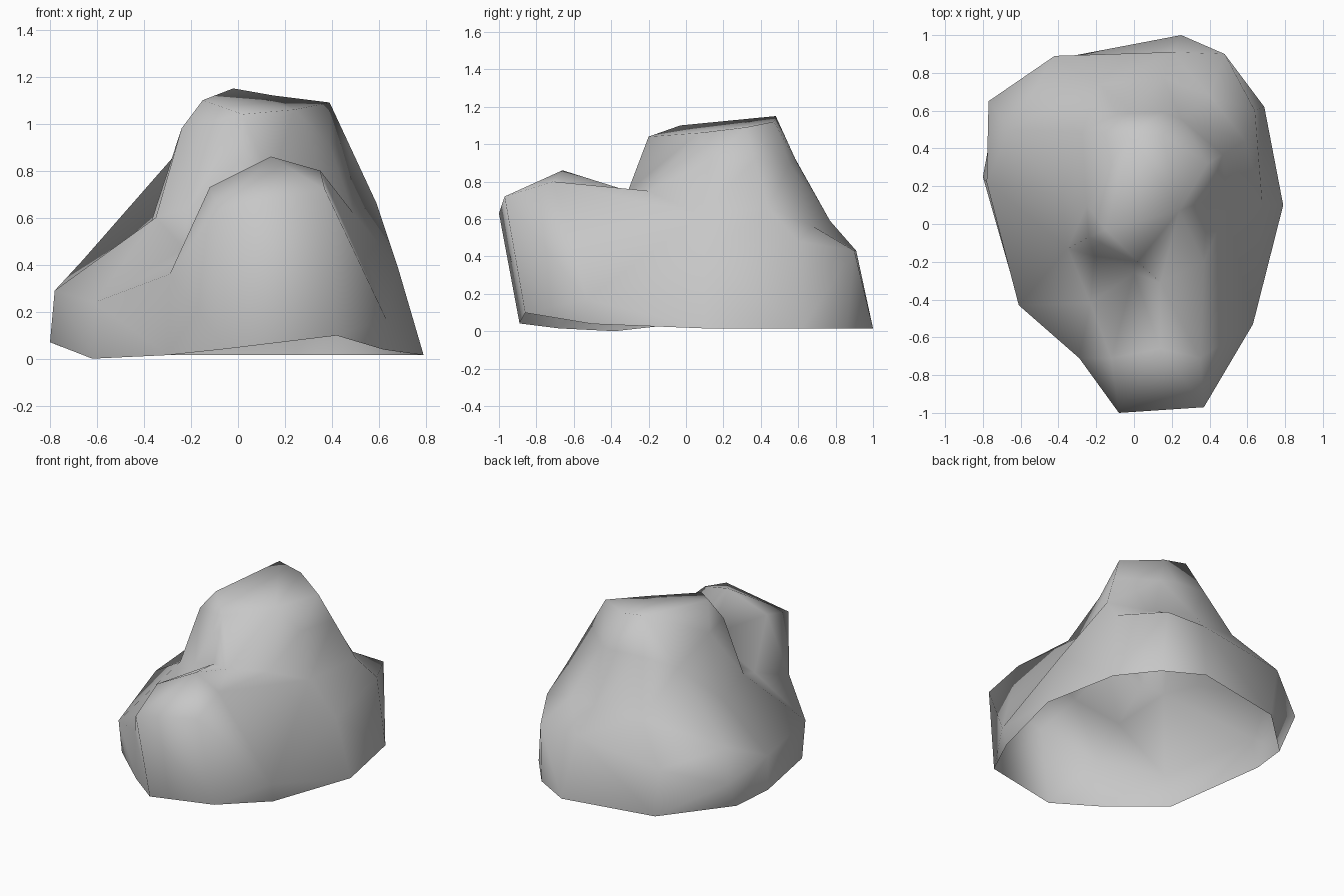
import bpy
import bmesh
from mathutils import Vector

cube = bpy.data.objects.get("Cube")
if cube:
    bpy.data.objects.remove(cube, do_unlink=True)

COLUMNS = 12

# Footprint outline, counter-clockwise from the front, lifted at the front right
footprint = [(-0.05, -0.89), (0.42, -0.86), (0.62, -0.5), (0.79, 0.1),
             (0.69, 0.62), (0.5, 0.86), (0.25, 1), (-0.38, 0.88),
             (-0.75, 0.52), (-0.8, 0.25), (-0.62, -0.38), (-0.3, -0.68)]
base = [Vector((x, y, 0.015 + 0.27 * max(0, -y - 0.4) * max(0, x + 0.25)))
        for x, y in footprint]
base[8].z = 0.05
base[9].z = 0.07
base[10].z = 0

# Widest contour of the boulder
belly = [Vector(p) for p in (
    (-0.08, -1, 0.63), (0.37, -0.97, 0.72), (0.63, -0.53, 0.17), (0.68, 0.1, 0.39),
    (0.64, 0.6, 0.48), (0.48, 0.9, 0.43), (0.2, 0.91, 0.43), (-0.42, 0.89, 0.35),
    (-0.77, 0.65, 0.25), (-0.78, 0.22, 0.29), (-0.61, -0.43, 0.24), (-0.29, -0.71, 0.36))]

# Shoulder contour, including the top of the front lump and the gully beside it
shoulder = [Vector(p) for p in (
    (-0.12, -0.71, 0.73), (0.14, -0.66, 0.86), (0.35, -0.71, 0.8), (0.49, 0.08, 0.62),
    (0.59, 0.44, 0.66), (0.4, 0.68, 0.56), (0.16, 0.77, 0.59), (-0.18, 0.74, 0.58),
    (-0.66, 0.5, 0.42), (-0.38, 0.15, 0.55), (-0.35, -0.13, 0.6), (-0.23, -0.42, 0.47))]

# Summit rim, one point for each pair of columns
summit = [Vector(p) for p in (
    (0.02, -0.2, 1.04), (0.24, 0.07, 1.06), (0.39, 0.32, 1.09),
    (0.15, 0.47, 1.12), (-0.02, 0.48, 1.15), (-0.15, -0.03, 1.1))]


def summit_index(i):
    return ((i + 1) // 2) % len(summit)


# Neck halfway up the peak, swelling on the left
neck = [s.lerp(summit[summit_index(i)], 0.6) for i, s in enumerate(shoulder)]
neck[3] = Vector((0.39, 0.13, 0.91))
neck[9] = Vector((-0.25, 0.1, 0.95))
neck[10] = Vector((-0.24, -0.07, 0.98))

# Saddle behind the front lump, falling away to the left
neck[11] = Vector((-0.21, -0.17, 0.64))
neck[0] = Vector((0, -0.26, 0.73))
neck[1] = Vector((0.14, -0.31, 0.75))
neck[2] = Vector((0.37, -0.2, 0.75))

# Skin the contours into one open-bottomed shell
bm = bmesh.new()
rings = [[bm.verts.new(p) for p in ring] for ring in (base, belly, shoulder, neck)]
rim = [bm.verts.new(p) for p in summit]
rings.append([rim[summit_index(i)] for i in range(COLUMNS)])
for low, high in zip(rings, rings[1:]):
    for i in range(COLUMNS):
        j = (i + 1) % COLUMNS
        corners = [low[i], low[j], high[j], high[i]]
        bm.faces.new(list(dict.fromkeys(corners)))
bm.faces.new(rim)
bmesh.ops.triangulate(bm, faces=bm.faces[:], quad_method="SHORT_EDGE")
for face in bm.faces:
    face.smooth = True

mesh = bpy.data.meshes.new("boulder")
bm.to_mesh(mesh)
bm.free()
boulder = bpy.data.objects.new("boulder", mesh)
bpy.context.collection.objects.link(boulder)

# Plain stone colour
stone = bpy.data.materials.new("grey stone")
stone.use_nodes = True
colour = (0.57, 0.57, 0.57, 1)
stone.diffuse_color = colour
stone.node_tree.nodes["Principled BSDF"].inputs["Base Color"].default_value = colour
mesh.materials.append(stone)
